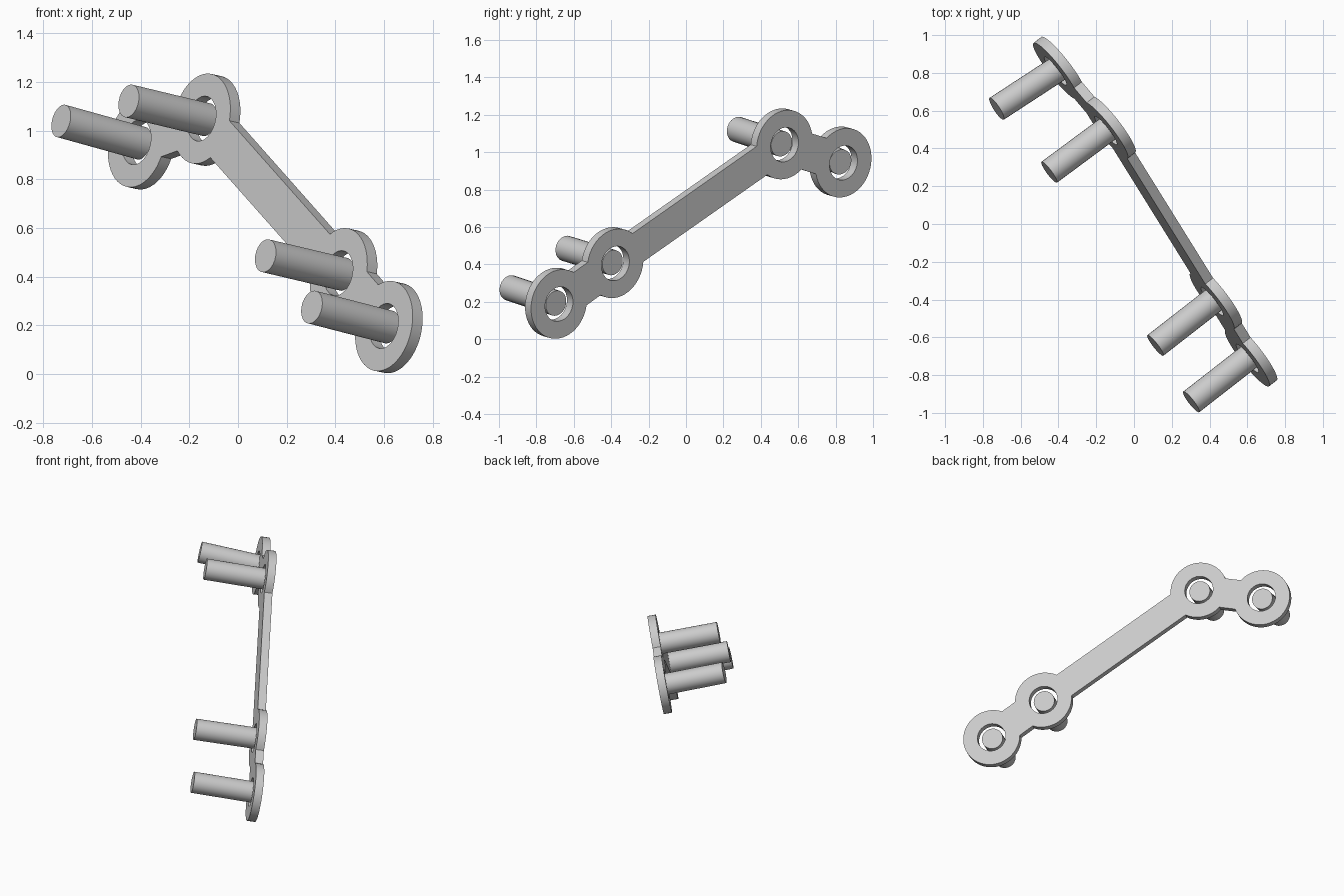
import bpy
from math import asin, atan2, cos, sin, pi
from mathutils import Matrix, Vector

cube = bpy.data.objects.get("Cube")
if cube:
    bpy.data.objects.remove(cube)

RING_R, HOLE_R, PEG_R, THICK = 0.188, 0.094, 0.069, 0.053

# Ring centres on the plate's mid-plane, and the free end of the peg in each
centres = [Vector(p) for p in ((0.62, -0.695, 0.193), (0.434, -0.393, 0.41),
                               (-0.129, 0.511, 1.045), (-0.396, 0.826, 0.948))]
tips = [Vector(p) for p in ((0.303, -0.942, 0.275), (0.113, -0.643, 0.486),
                            (-0.449, 0.274, 1.122), (-0.727, 0.61, 1.04))]
link_half_widths = [0.105, 0.09, 0.1]

# Plate frame: u along the bar, n out of the pegged face
u = (centres[2] - centres[0]).normalized()
n = (centres[2] - centres[0]).cross(centres[3] - centres[2]).normalized()
v = n.cross(u)
frame = Matrix((u, v, n)).transposed().to_4x4()
frame.translation = centres[0]
flat = [Vector(((c - centres[0]).dot(u), (c - centres[0]).dot(v))) for c in centres]


def arc(centre, radius, start, end, steps):
    """Points along an arc, both ends included."""
    angles = [start + (end - start) * i / steps for i in range(steps + 1)]
    return [(centre.x + radius * cos(a), centre.y + radius * sin(a)) for a in angles]


def heading(a, b):
    d = flat[b] - flat[a]
    return atan2(d.y, d.x), asin(link_half_widths[min(a, b)] / RING_R)


def smooth(obj):
    bpy.ops.object.select_all(action='DESELECT')
    obj.select_set(True)
    bpy.context.view_layer.objects.active = obj
    bpy.ops.object.shade_smooth_by_angle(angle=pi / 6)


# Outline: walk along one side of the chain of rings and back along the other
outline = []
walk = [0, 1, 2, 3, 2, 1]
for i, ring in enumerate(walk):
    a0, gap0 = heading(ring, walk[i - 1])
    a1, gap1 = heading(ring, walk[(i + 1) % len(walk)])
    start, sweep = a0 + gap0, (a1 - gap1 - a0 - gap0) % (2 * pi)
    outline += arc(flat[ring], RING_R, start, start + sweep, max(6, round(sweep * 8)))
loops = [outline] + [arc(c, HOLE_R, 0, 2 * pi, 32)[:-1] for c in flat]

# Plate: filled outline with holes, thickened
curve = bpy.data.curves.new("plate_outline", 'CURVE')
curve.dimensions = '2D'
curve.fill_mode = 'BOTH'
curve.extrude = THICK / 2
for loop in loops:
    spline = curve.splines.new('POLY')
    spline.points.add(len(loop) - 1)
    for point, (x, y) in zip(spline.points, loop):
        point.co = (x, y, 0, 1)
    spline.use_cyclic_u = True
plate = bpy.data.objects.new("plate", curve)
bpy.context.collection.objects.link(plate)
plate.matrix_world = frame
bpy.ops.object.select_all(action='DESELECT')
plate.select_set(True)
bpy.context.view_layer.objects.active = plate
bpy.ops.object.convert(target='MESH')
plate = bpy.context.object

# Weld the faces to the rim
bpy.ops.object.mode_set(mode='EDIT')
bpy.ops.mesh.select_all(action='SELECT')
bpy.ops.mesh.remove_doubles(threshold=0.0001)
bpy.ops.mesh.normals_make_consistent(inside=False)
bpy.ops.object.mode_set(mode='OBJECT')
smooth(plate)

# Pegs: one through each ring
names = ["lower_outer_peg", "lower_inner_peg", "upper_inner_peg", "upper_outer_peg"]
for name, base, tip in zip(names, centres, tips):
    axis = tip - base
    bpy.ops.mesh.primitive_cylinder_add(vertices=24, radius=PEG_R, depth=axis.length,
                                        location=(base + tip) / 2,
                                        rotation=axis.to_track_quat('Z', 'Y').to_euler())
    peg = bpy.context.object
    peg.name = name
    smooth(peg)
